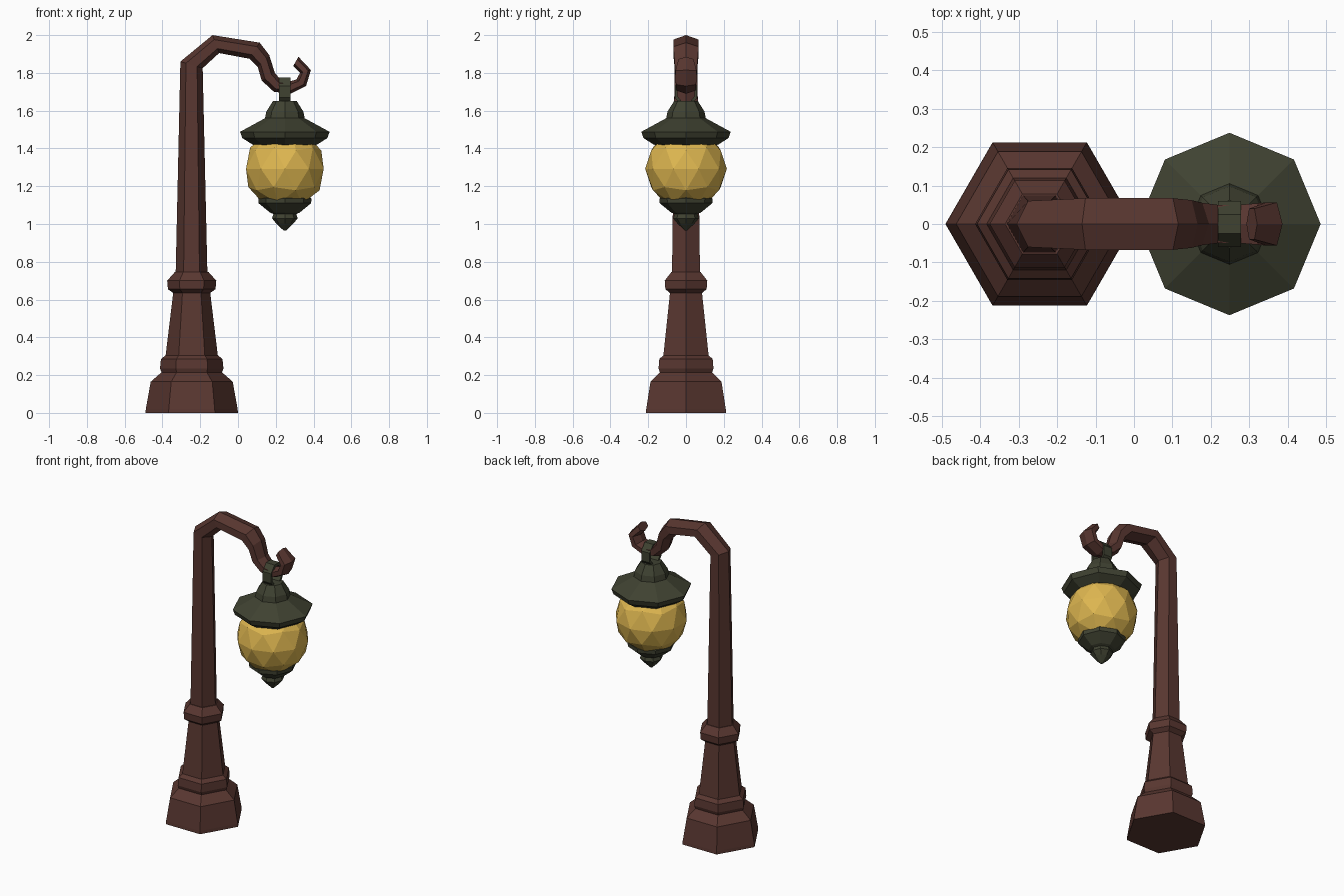
import bpy, bmesh, math
from mathutils import Vector

cube = bpy.data.objects.get("Cube")
if cube:
    bpy.data.objects.remove(cube, do_unlink=True)


def material(name, rgb):
    m = bpy.data.materials.new(name)
    m.use_nodes = True
    color = (*rgb, 1)
    m.diffuse_color = color
    m.node_tree.nodes["Principled BSDF"].inputs["Base Color"].default_value = color
    return m


BROWN = material("rust brown", (0.10, 0.038, 0.030))
GREEN = material("dark olive metal", (0.050, 0.054, 0.031))
YELLOW = material("amber glass", (0.73, 0.47, 0.08))
POST_X, LAMP_X = -0.245, 0.248


def finish(name, bm, mat):
    bmesh.ops.recalc_face_normals(bm, faces=bm.faces)
    mesh = bpy.data.meshes.new(name)
    bm.to_mesh(mesh)
    bm.free()
    mesh.materials.append(mat)
    obj = bpy.data.objects.new(name, mesh)
    bpy.context.collection.objects.link(obj)
    return obj


def loft(name, rings, mat, closed=False):
    """Skin a list of point rings; cap the ends unless closed."""
    bm = bmesh.new()
    loops = [[bm.verts.new(p) for p in ring] for ring in rings]
    pairs = list(zip(loops, loops[1:]))
    if closed:
        pairs.append((loops[-1], loops[0]))
    else:
        bm.faces.new(loops[0])
        bm.faces.new(loops[-1])
    for a, b in pairs:
        n = len(a)
        for i in range(n):
            j = (i + 1) % n
            bm.faces.new((a[i], a[j], b[j], b[i]))
    return finish(name, bm, mat)


def lathe(name, profile, x, sides, mat):
    """Turn a (radius, height) profile around a vertical axis."""
    turns = [math.tau * i / sides for i in range(sides)]
    rings = [[(x + r * math.cos(t), r * math.sin(t), z) for t in turns]
             for r, z in profile]
    return loft(name, rings, mat)


# Stepped hexagonal pedestal
lathe("post_base", [(0.245, 0), (0.243, 0.02), (0.217, 0.165), (0.16, 0.215),
                    (0.168, 0.235), (0.163, 0.285), (0.138, 0.305),
                    (0.098, 0.635), (0.126, 0.655), (0.130, 0.70),
                    (0.090, 0.745)], POST_X, 6, BROWN)

# Shaft and curled arm: outer edge, inner edge (x, z), half width in y
sections = [
    ((-0.330, 0.74), (-0.162, 0.74), 0.074),
    ((-0.305, 1.86), (-0.187, 1.825), 0.060),
    ((-0.135, 2.00), (-0.100, 1.905), 0.067),
    ((0.115, 1.960), (0.060, 1.875), 0.067),
    ((0.165, 1.895), (0.105, 1.83), 0.062),
    ((0.195, 1.80), (0.125, 1.76), 0.055),
    ((0.225, 1.765), (0.190, 1.70), 0.050),
    ((0.275, 1.755), (0.280, 1.69), 0.050),
    ((0.310, 1.765), (0.360, 1.73), 0.054),
    ((0.328, 1.80), (0.386, 1.815), 0.056),
    ((0.292, 1.836), (0.320, 1.885), 0.040),
]
rings = []
for outer, inner, width in sections:
    a, b = Vector((outer[0], 0, outer[1])), Vector((inner[0], 0, inner[1]))
    side = Vector((0, width, 0))
    near, far = a.lerp(b, 0.25), a.lerp(b, 0.75)
    rings.append([a, near + side, far + side, b, far - side, near - side])
loft("shaft_and_arm", rings, BROWN)

# Strap loop hanging over the hook
loop = []
for i in range(8):
    t = math.tau * (i + 0.5) / 8
    c, s = math.cos(t), math.sin(t)
    loop.append([(LAMP_X + dx, c * ry, 1.70 + s * rz)
                 for dx, ry, rz in ((-0.03, 0.064, 0.081), (0.03, 0.064, 0.081),
                                    (0.03, 0.048, 0.062), (-0.03, 0.048, 0.062))])
loft("hanger_loop", loop, GREEN, closed=True)

# Octagonal lantern roof
lathe("lantern_roof", [(0.12, 1.41), (0.17, 1.42), (0.225, 1.455), (0.237, 1.488),
                       (0.105, 1.56), (0.098, 1.595), (0.062, 1.652)],
      LAMP_X, 8, GREEN)

# Faceted glass globe
bm = bmesh.new()
bmesh.ops.create_icosphere(bm, subdivisions=2, radius=0.216)
bmesh.ops.translate(bm, verts=bm.verts, vec=(LAMP_X, 0, 1.292))
finish("glass_globe", bm, YELLOW)

# Lower cap and pointed finial
lathe("lantern_finial", [(0.125, 1.145), (0.141, 1.135), (0.139, 1.11),
                         (0.078, 1.06), (0.060, 1.053), (0.068, 1.03),
                         (0.045, 1.002), (0.006, 0.965)], LAMP_X, 8, GREEN)
